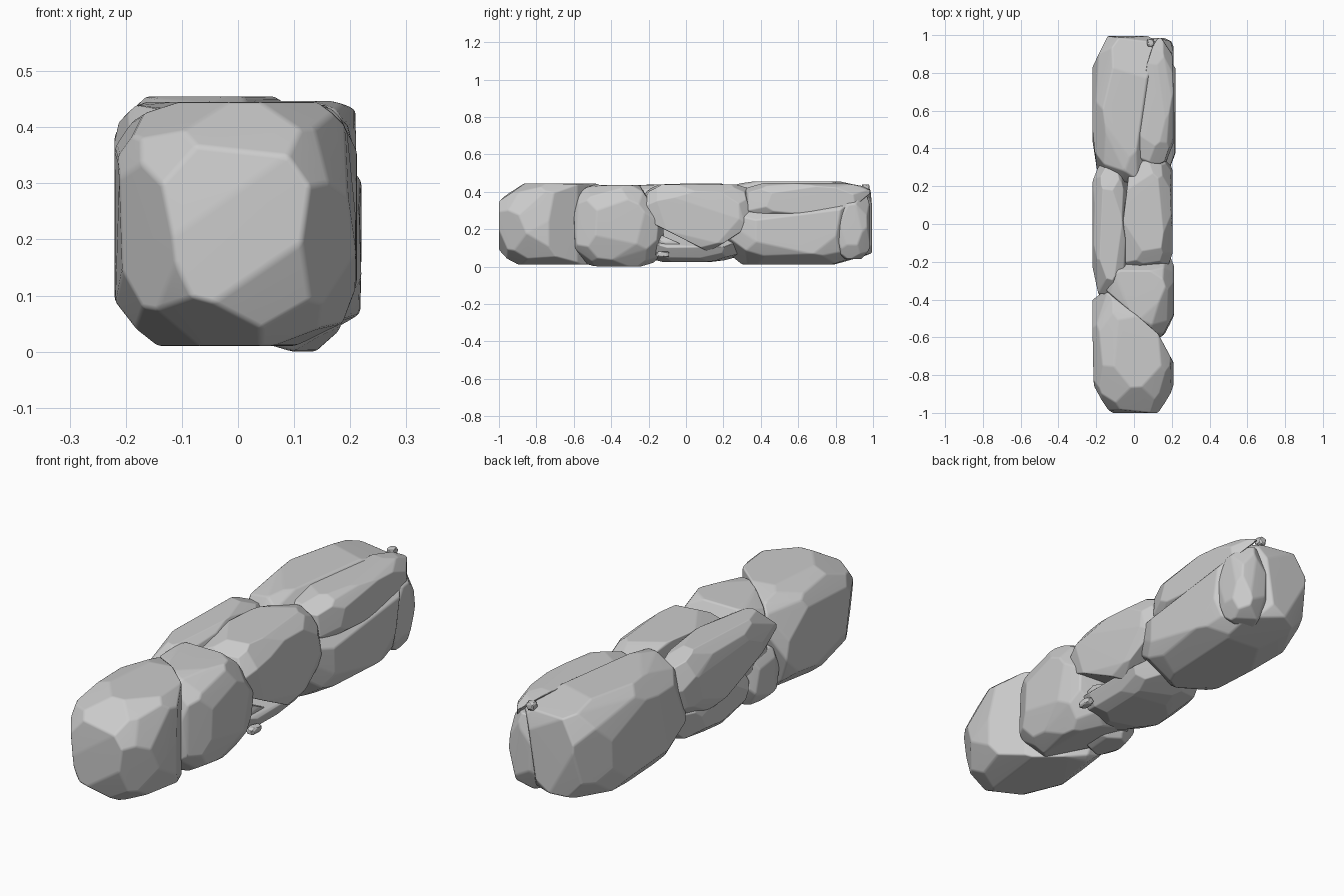
import bpy, bmesh, math, random
from mathutils import Vector

if "Cube" in bpy.data.objects:
    bpy.data.objects.remove(bpy.data.objects["Cube"])


def stone(name, lo, hi, cuts=(), seed=1, facets=40, q=1.5, bevel=0.008):
    """Rounded boulder: a box carved by many planes, plus (point, normal) cuts."""
    rng = random.Random(seed)
    lo, hi = Vector(lo), Vector(hi)
    c, half = (lo + hi) / 2, (hi - lo) / 2
    bm = bmesh.new()
    bmesh.ops.create_cube(bm, size=2)
    for v in bm.verts:
        v.co = Vector(a * b for a, b in zip(v.co, half)) + c
    # facet planes tangent to a superellipsoid
    planes = []
    for i in range(facets):
        z = 1 - 2 * (i + 0.5) / facets
        a = i * 2.39996 + seed
        r = math.sqrt(1 - z * z)
        u = Vector((r * math.cos(a), r * math.sin(a), z))
        u += Vector(rng.uniform(-0.15, 0.15) for _ in range(3))
        n = Vector(k / h for k, h in zip(u, half)).normalized()
        d = sum(abs(k * h) ** q for k, h in zip(n, half)) ** (1 / q)
        planes.append((c + n * d * rng.uniform(0.98, 1.03), n))
    planes += [(Vector(p), Vector(n).normalized()) for p, n in cuts]
    for p, n in planes:
        geom = bm.verts[:] + bm.edges[:] + bm.faces[:]
        res = bmesh.ops.bisect_plane(bm, geom=geom, plane_co=p, plane_no=n,
                                     clear_outer=True)
        edges = [e for e in res["geom_cut"]
                 if isinstance(e, bmesh.types.BMEdge) and e.is_boundary]
        if edges:
            bmesh.ops.holes_fill(bm, edges=edges, sides=0)
    # tidy into a clean convex shell
    bmesh.ops.remove_doubles(bm, verts=bm.verts[:], dist=min(half) * 0.12)
    pts = [v.co.copy() for v in bm.verts]
    bm.free()
    bm = bmesh.new()
    for p in pts:
        bm.verts.new(p)
    res = bmesh.ops.convex_hull(bm, input=bm.verts[:])
    junk = [g for g in res["geom_interior"] if isinstance(g, bmesh.types.BMVert)]
    if junk:
        bmesh.ops.delete(bm, geom=junk, context="VERTS")
    bmesh.ops.dissolve_limit(bm, angle_limit=math.radians(6),
                             verts=bm.verts[:], edges=bm.edges[:])
    bmesh.ops.recalc_face_normals(bm, faces=bm.faces[:])
    mesh = bpy.data.meshes.new(name)
    bm.to_mesh(mesh)
    bm.free()
    ob = bpy.data.objects.new(name, mesh)
    bpy.context.collection.objects.link(ob)
    mod = ob.modifiers.new("worn_edges", "BEVEL")
    mod.width, mod.segments, mod.limit_method = bevel, 2, "NONE"
    for f in mesh.polygons:
        f.use_smooth = True
    wn = ob.modifiers.new("facet_shading", "WEIGHTED_NORMAL")
    wn.keep_sharp = True
    return ob


# front end of the wall
stone("front_boulder", (-0.22, -1.0, 0.01), (0.21, -0.29, 0.445),
      [((0, -0.47, 0.22), (0.65, 0.75, 0)),
       ((0.165, -0.65, 0.22), (0.88, 0.47, 0)),
       ((-0.175, -0.9, 0.2), (-0.85, -0.5, -0.1)),
       ((-0.2, -0.42, 0.1), (-0.2, 1, -0.3))], seed=3)
stone("front_right_stone", (-0.17, -0.61, 0.0), (0.212, -0.12, 0.435),
      [((0, -0.48, 0.22), (-0.65, -0.75, 0)),
       ((0.08, -0.37, 0.005), (-0.3, 0, -1)),
       ((0.1, -0.2, 0.36), (0, 0.8, 0.5))], seed=5, q=1.5)
stone("front_left_filler", (-0.19, -0.42, 0.03), (-0.02, -0.2, 0.25), seed=6,
      facets=22)

# middle of the wall
stone("middle_right_stone", (-0.09, -0.24, 0.08), (0.205, 0.36, 0.44),
      [((0.1, 0.0, 0.14), (0, -0.45, -0.89)),
       ((0.1, 0.24, 0.15), (0, 0.55, -0.83)),
       ((-0.06, 0.0, 0.44), (-1, 0.12, 0))], seed=8, q=1.42)
stone("middle_left_stone", (-0.22, -0.37, 0.15), (-0.03, 0.32, 0.445),
      [((-0.12, -0.1, 0.21), (-0.2, -0.35, -0.9))], seed=11)
stone("middle_lower_stone", (-0.195, -0.23, 0.025), (0.17, 0.29, 0.26),
      [((0.1, 0.0, 0.15), (0.5, 0, 0.87))], seed=14)
stone("wedge_pebble", (0.03, -0.16, 0.06), (0.15, 0.1, 0.17),
      [((0.1, 0.0, 0.11), (0, 0.4, 0.9))], seed=17, facets=18, bevel=0.004)
stone("small_pebble", (0.15, -0.16, 0.05), (0.185, -0.09, 0.08),
      seed=19, facets=18, bevel=0.002)

# back end of the wall
stone("back_boulder", (-0.22, 0.22, 0.01), (0.22, 0.995, 0.455),
      [((0.13, 0.65, 0.375), (0.7, -0.1, 0.7)),
       ((0.14, 0.9, 0.2), (0.75, 0.65, -0.12))], seed=22, q=1.43)
stone("back_top_stone", (-0.05, 0.32, 0.25), (0.21, 0.985, 0.447),
      [((0.12, 0.65, 0.365), (-0.7, 0.1, -0.7))], seed=26, q=1.4)
stone("back_corner_stone", (0.03, 0.78, 0.04), (0.21, 0.985, 0.38),
      seed=29, facets=26, q=1.6)
stone("seam_pebble", (0.07, 0.94, 0.405), (0.105, 0.98, 0.44),
      seed=31, facets=18, bevel=0.002)
